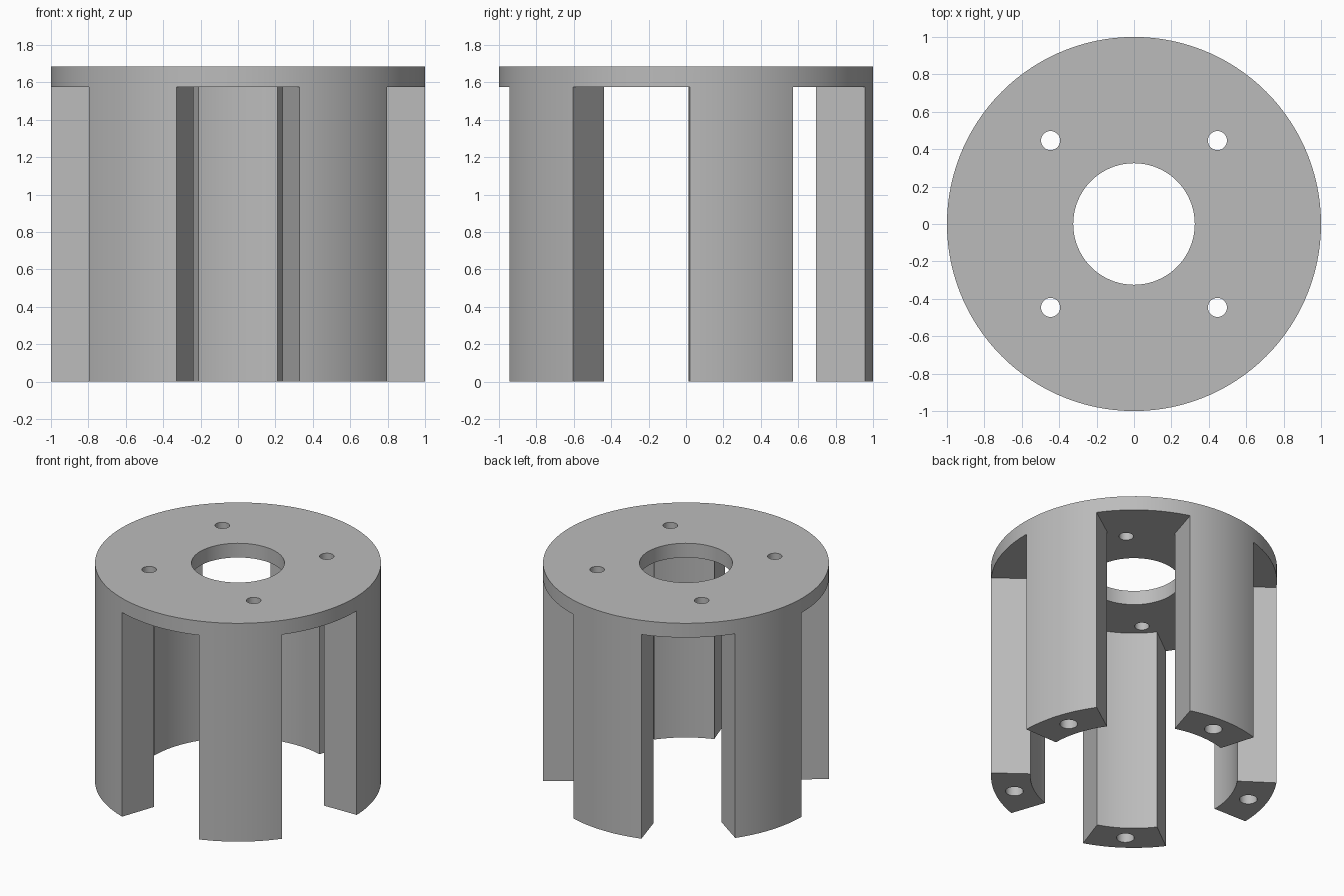
import bpy, bmesh
from math import cos, sin, radians

cube = bpy.data.objects.get("Cube")
if cube:
    bpy.data.objects.remove(cube, do_unlink=True)

HEIGHT, PLATE_Z = 1.685, 1.575
INNER_R, LEG_HALF = 0.725, 16.85
LEG_ANGLES = [90 + 72 * i for i in range(5)]

grey = bpy.data.materials.new("plain grey")
grey.use_nodes = True
colour = (0.5, 0.5, 0.5, 1)
grey.diffuse_color = colour
grey.node_tree.nodes["Principled BSDF"].inputs["Base Color"].default_value = colour


def prism(name, points, z0, z1):
    """Extrude a flat outline from z0 to z1."""
    bm = bmesh.new()
    base = bm.faces.new([bm.verts.new((x, y, z0)) for x, y in points])
    top = bmesh.ops.extrude_face_region(bm, geom=[base])["geom"]
    for v in top:
        if isinstance(v, bmesh.types.BMVert):
            v.co.z = z1
    bmesh.ops.recalc_face_normals(bm, faces=bm.faces)
    mesh = bpy.data.meshes.new(name)
    bm.to_mesh(mesh)
    bm.free()
    mesh.materials.append(grey)
    ob = bpy.data.objects.new(name, mesh)
    bpy.context.collection.objects.link(ob)
    return ob


def arc(r, a0, a1, n):
    angles = [radians(a0 + (a1 - a0) * i / n) for i in range(n + 1)]
    return [(r * cos(a), r * sin(a)) for a in angles]


def circle(r, n, x=0, y=0):
    return [(x + px, y + py) for px, py in arc(r, 0, 360, n)[:-1]]


def cut(target, cutter):
    cutter.hide_render = True
    mod = target.modifiers.new("cut", "BOOLEAN")
    mod.operation, mod.solver, mod.object = "DIFFERENCE", "EXACT", cutter
    bpy.context.view_layer.objects.active = target
    bpy.ops.object.modifier_apply(modifier=mod.name)
    bpy.data.objects.remove(cutter, do_unlink=True)


# Solid drum: round plate with the legs beneath it
body = prism("plate_with_legs", circle(1, 120), 0, HEIGHT)

# Hollow core and the gaps between legs, as one star-shaped outline
outline = []
for a in LEG_ANGLES:
    outline += arc(INNER_R, a - LEG_HALF, a + LEG_HALF, 12)
    outline += arc(1.5, a + LEG_HALF, a + 72 - LEG_HALF, 4)
cut(body, prism("gap_cutter", outline, -0.1, PLATE_Z))

# Central opening and four through holes in the plate
cut(body, prism("centre_cutter", circle(0.325, 80), 1.4, 1.8))
for x in (-0.446, 0.446):
    for y in (-0.446, 0.446):
        cut(body, prism("plate_hole_cutter", circle(0.051, 32, x, y), 1.4, 1.8))

# Blind screw holes in the leg ends
for a in LEG_ANGLES:
    x, y = 0.862 * cos(radians(a)), 0.862 * sin(radians(a))
    cut(body, prism("leg_hole_cutter", circle(0.062, 32, x, y), -0.1, 0.4))

# Smooth curved walls with sharp rims
bpy.ops.object.select_all(action="DESELECT")
body.select_set(True)
bpy.context.view_layer.objects.active = body
bpy.ops.object.shade_smooth_by_angle(angle=radians(30))
